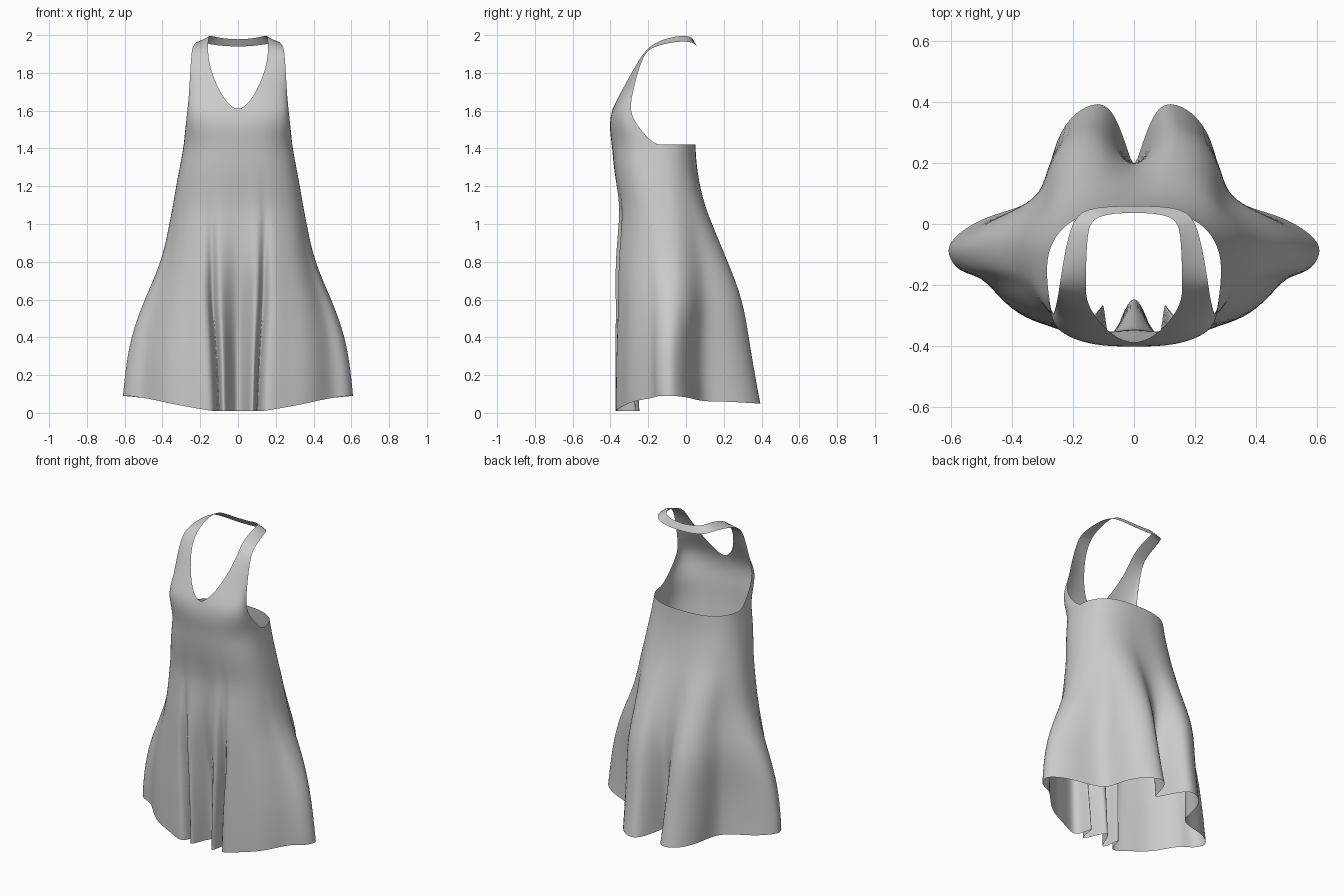
import bpy, bmesh
from math import sin, cos, radians

if "Cube" in bpy.data.objects:
    bpy.data.objects.remove(bpy.data.objects["Cube"])

# Right half of the pleated hem, front centre to back centre: (angle, x, y, z)
HEM = [(0, 0, -.22, .01), (5, .04, -.30, .01), (11, .07, -.39, .01), (15, .09, -.36, .01),
       (19, .10, -.23, .01), (23, .115, -.32, .01), (28, .14, -.39, .01), (38, .25, -.34, .03),
       (52, .36, -.31, .05), (64, .44, -.24, .07), (74, .50, -.165, .08), (82, .57, -.16, .09),
       (90, .61, -.10, .09), (98, .60, -.05, .09), (106, .50, .02, .08), (116, .38, .05, .07),
       (126, .28, .10, .06), (136, .27, .24, .06), (146, .21, .36, .05), (156, .11, .41, .05),
       (166, .06, .36, .05), (173, .02, .24, .06), (180, 0, .18, .07)]

# Body levels: (z, half width, front y, back y, amount of pleating)
LEVELS = [(0, .615, -.39, .41, 1), (.2, .605, -.39, .38, .95), (.4, .575, -.385, .345, .85),
          (.6, .50, -.38, .31, .6), (.8, .405, -.38, .225, .35), (1.0, .365, -.357, .14, .15),
          (1.1, .345, -.352, .10, .08), (1.22, .325, -.37, .07, .03),
          (1.32, .305, -.385, .055, 0), (1.42, .287, -.392, .05, 0)]

# Bust and halter strap rows: (inner edge, outer edge, roundness)
ROWS = [((0, -.405, 1.5), (.277, -.26, 1.52), 1),
        ((0, -.40, 1.585), (.268, -.30, 1.60), 1),
        ((.075, -.365, 1.66), (.26, -.285, 1.68), .6),
        ((.125, -.31, 1.76), (.255, -.265, 1.77), .3),
        ((.16, -.25, 1.87), (.247, -.225, 1.90), .1),
        ((.158, -.18, 1.965), (.24, -.17, 1.945), 0),
        ((.155, -.02, 2.003), (.21, .0, 1.975), 0),
        ((.13, .03, 1.99), (.165, .057, 1.95), 0),
        ((0, .04, 1.972), (0, .06, 1.935), 0)]


def rounded(deg, n=2.6):
    """Point on a unit rounded box, 0 degrees at the front."""
    s, c = sin(radians(deg)), cos(radians(deg))
    return abs(s) ** (2 / n) if 0 < deg < 180 else 0, -abs(c) ** (2 / n) * (1 if c > 0 else -1)


def body_ring(z, width, front, back, w):
    pts = []
    for a, hx, hy, hz in HEM:
        x, y = rounded(a)
        pts.append((x + (hx / .61 - x) * w, y + (hy / .4 - y) * w, hz if z == 0 else z))
    top = max(p[0] for p in pts)
    lo, hi = min(p[1] for p in pts), max(p[1] for p in pts)
    return [(p[0] / top * width, front + (p[1] - lo) / (hi - lo) * (back - front), p[2]) for p in pts]


def bust_row(inner, outer, b):
    pts = []
    for a in [h[0] for h in HEM if h[0] <= 90]:
        u = a / 90
        x, y = rounded(a)
        tx, ty = u + (x - u) * b, u + (1 + y - u) * b
        pts.append([i + (o - i) * t for i, o, t in zip(inner, outer, (tx, ty, u))])
    return pts


# Dress: skirt and bodice rings, then bust and straps growing from the front of the top ring
bm = bmesh.new()
rows = [[bm.verts.new(p) for p in body_ring(*lv)] for lv in LEVELS]
rows += [[bm.verts.new(p) for p in bust_row(*r)] for r in ROWS]
for r0, r1 in zip(rows, rows[1:]):
    for i in range(min(len(r0), len(r1)) - 1):
        bm.faces.new((r0[i], r0[i + 1], r1[i + 1], r1[i]))
mesh = bpy.data.meshes.new("halter_dress")
bm.to_mesh(mesh)
bm.free()
dress = bpy.data.objects.new("halter_dress", mesh)
bpy.context.collection.objects.link(dress)
for p in mesh.polygons:
    p.use_smooth = True

# Mirror the half and smooth the cloth
mirror = dress.modifiers.new("mirror", 'MIRROR')
mirror.merge_threshold = .001
smooth = dress.modifiers.new("smooth", 'SUBSURF')
smooth.levels = smooth.render_levels = 2
